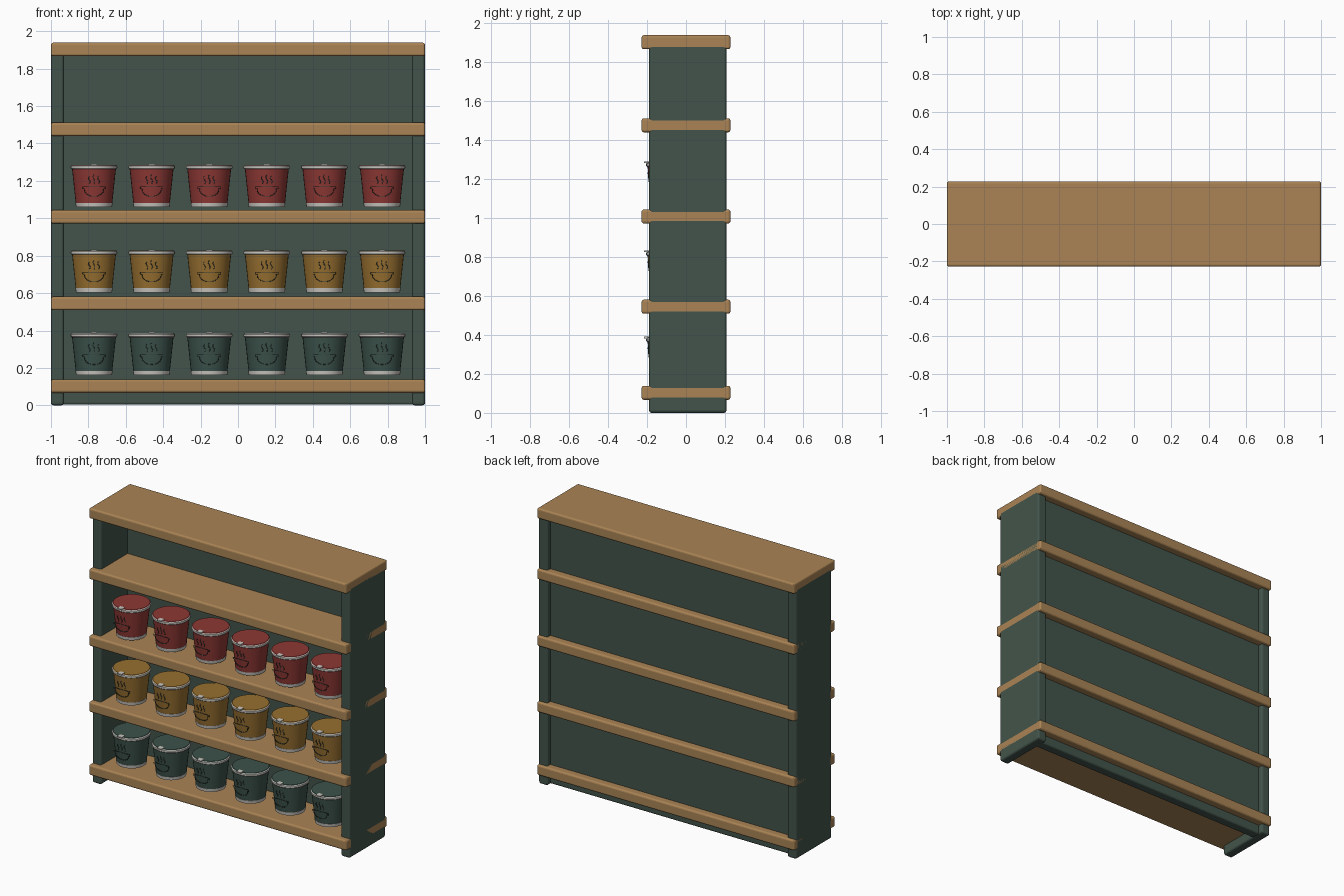
import bpy, bmesh, math
from math import sin, cos, pi

if "Cube" in bpy.data.objects:
    bpy.data.objects.remove(bpy.data.objects["Cube"])


def material(name, rgb):
    m = bpy.data.materials.new(name)
    m.diffuse_color = (*rgb, 1)
    m.use_nodes = True
    m.node_tree.nodes["Principled BSDF"].inputs["Base Color"].default_value = m.diffuse_color
    return m


WOOD = material("wood", (0.40, 0.23, 0.09))
GREEN = material("green_paint", (0.055, 0.088, 0.07))
WHITE = material("white_trim", (0.6, 0.58, 0.54))
DARK = material("dark_relief", (0.035, 0.05, 0.042))
CUP_COLORS = [
    ("green", 0.162, material("cup_green", (0.045, 0.085, 0.07))),
    ("yellow", 0.604, material("cup_yellow", (0.31, 0.16, 0.03))),
    ("red", 1.061, material("cup_red", (0.27, 0.04, 0.035))),
]


def add(name, mesh, loc=(0, 0, 0)):
    ob = bpy.data.objects.new(name, mesh)
    ob.location = loc
    bpy.context.collection.objects.link(ob)
    return ob


def box_mesh(name, size, mat):
    bm = bmesh.new()
    bmesh.ops.create_cube(bm, size=1)
    bmesh.ops.scale(bm, vec=size, verts=bm.verts)
    me = bpy.data.meshes.new(name)
    bm.to_mesh(me)
    bm.free()
    me.materials.append(mat)
    return me


def box(name, lo, hi, mat, bevel):
    size = [b - a for a, b in zip(lo, hi)]
    ob = add(name, box_mesh(name, size, mat), [(a + b) / 2 for a, b in zip(lo, hi)])
    mod = ob.modifiers.new("Bevel", "BEVEL")
    mod.width, mod.segments = bevel, 3
    return ob


def lathe(name, profile, mat, closed=False, n=32):
    """Spin (radius, z) points about z; open profiles start and end on the axis side and get caps."""
    bm = bmesh.new()
    rings = [[bm.verts.new((r * cos(2 * pi * i / n), r * sin(2 * pi * i / n), z)) for i in range(n)]
             for r, z in profile]
    pairs = list(zip(rings, rings[1:]))
    if closed:
        pairs.append((rings[-1], rings[0]))
    else:
        bm.faces.new(rings[0][::-1])
        bm.faces.new(rings[-1])
    for a, b in pairs:
        for i in range(n):
            j = (i + 1) % n
            bm.faces.new((a[i], a[j], b[j], b[i]))
    bmesh.ops.recalc_face_normals(bm, faces=bm.faces)
    me = bpy.data.meshes.new(name)
    bm.to_mesh(me)
    bm.free()
    me.materials.append(mat)
    me.shade_smooth()
    me.set_sharp_from_angle(angle=math.radians(35))
    return me


def wall_radius(z):
    return 0.096 + 0.0215 * z / 0.205


def relief_mesh():
    """Thin raised lines: a bowl and three wisps of steam, lying on the sloped front wall."""
    bowl = [(-0.061, 0.108), (0.061, 0.108), (0.061, 0.098), (0.052, 0.098)]
    bowl += [(0.052 * cos(a), 0.092 - 0.036 * sin(a)) for a in [pi * i / 10 for i in range(1, 10)]]
    bowl += [(-0.052, 0.098), (-0.061, 0.098)]
    lines = [(bowl, True)]
    for x0 in (-0.025, 0, 0.025):
        top = 0.172 if x0 == 0 else 0.164
        lines.append(([(x0 + 0.005 * sin(2 * pi * i / 8), 0.124 + (top - 0.124) * i / 8)
                       for i in range(9)], False))
    cu = bpy.data.curves.new("bowl_relief", "CURVE")
    cu.dimensions = "3D"
    cu.bevel_depth, cu.bevel_resolution = 0.002, 1
    for pts, cyclic in lines:
        sp = cu.splines.new("POLY")
        sp.points.add(len(pts) - 1)
        for p, (x, z) in zip(sp.points, pts):
            p.co = (x, -wall_radius(z) - 0.001, z, 1)
        sp.use_cyclic_u = cyclic
    tmp = add("relief_source", cu)
    bpy.context.view_layer.update()
    me = bpy.data.meshes.new_from_object(tmp.evaluated_get(bpy.context.evaluated_depsgraph_get()))
    bpy.data.objects.remove(tmp)
    me.materials.clear()
    me.materials.append(DARK)
    return me


# Shelf boards and top board
for name, z in [("bottom_shelf", 0.067), ("lower_shelf", 0.509), ("middle_shelf", 0.972),
                ("upper_shelf", 1.44), ("top_board", 1.867)]:
    box(name, (-1, -0.228, z), (1, 0.228, z + 0.072), WOOD, 0.012)

# Side panels and recessed back panel
for name, x in [("left_side_panel", -1), ("right_side_panel", 0.93)]:
    box(name, (x, -0.19, 0), (x + 0.07, 0.208, 1.9), GREEN, 0.014)
box("back_panel", (-0.96, 0.105, 0.004), (0.96, 0.175, 1.9), GREEN, 0.012)

# Shared cup trim
rim = lathe("cup_rim", [(0.114, 0.203), (0.12, 0.202), (0.124, 0.206), (0.125, 0.212),
                        (0.124, 0.218), (0.12, 0.222), (0.114, 0.221)], WHITE, closed=True)
band = lathe("cup_base_band", [(0.09, 0), (0.0965, 0), (0.0995, 0.022), (0.092, 0.022)],
             WHITE, closed=True)
tab = box_mesh("lid_tab", (0.034, 0.036, 0.008), WHITE)
relief = relief_mesh()

# Six cups on each of three shelves
for color, z, mat in CUP_COLORS:
    body = lathe("cup_body", [(0.09, 0.003), (0.096, 0.004), (wall_radius(0.208), 0.208)], mat)
    lid = lathe("cup_lid", [(0.116, 0.205), (0.12, 0.222), (0.117, 0.225)], mat)
    for i in range(6):
        c = (-0.77 + 0.308 * i, -0.08, z)
        for part, me in [("body", body), ("lid", lid), ("rim", rim),
                         ("base_band", band), ("bowl_relief", relief)]:
            add(f"{color}_cup_{i + 1}_{part}", me, c)
        add(f"{color}_cup_{i + 1}_lid_tab", tab, (c[0], c[1] - 0.117, z + 0.225))
